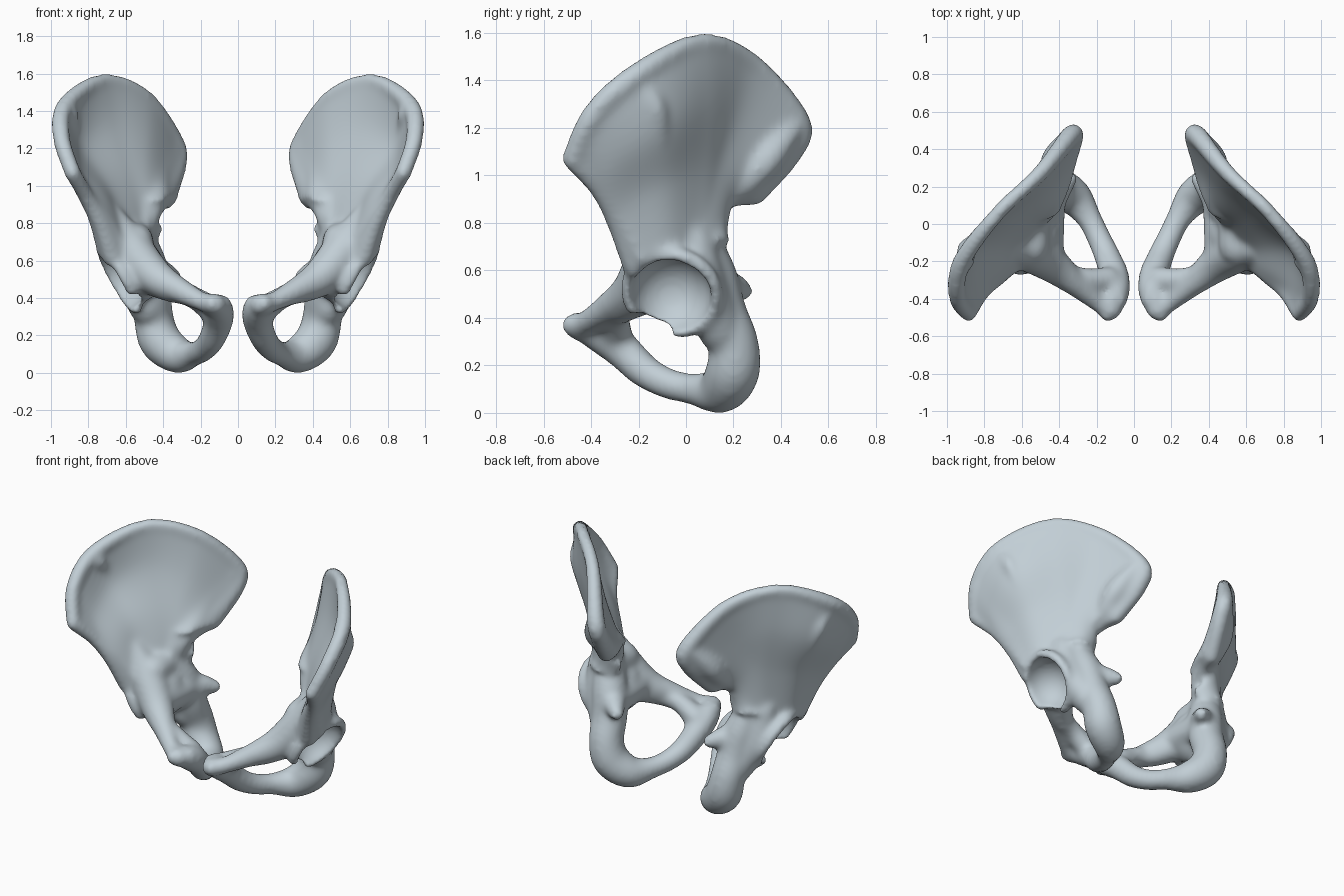
import bpy, bmesh, math
from mathutils import Vector, Matrix

cube = bpy.data.objects.get("Cube")
if cube:
    bpy.data.objects.remove(cube, do_unlink=True)

bone = bpy.data.materials.new("pale_blue_grey_bone")
bone.use_nodes = True
colour = (0.54, 0.62, 0.67, 1)
bone.diffuse_color = colour
bone.node_tree.nodes["Principled BSDF"].inputs["Base Color"].default_value = colour

bm = bmesh.new()


def spline(points, t):
    """Smooth curve through equal-length tuples, t from 0 to 1."""
    last = len(points) - 1
    i = min(int(t * last), last - 1)
    f = t * last - i
    a, b, c, d = (points[max(0, min(last, i + k))] for k in (-1, 0, 1, 2))
    return tuple(
        q + 0.5 * f * (r - p + f * (2 * p - 5 * q + 4 * r - s + f * (3 * (q - r) + s - p)))
        for p, q, r, s in zip(a, b, c, d))


def skin(rings, closed):
    """Join rows of vertices with quads."""
    n = len(rings[0])
    for lo, hi in zip(rings, rings[1:]):
        for j in range(n if closed else n - 1):
            k = (j + 1) % n
            bm.faces.new((lo[j], lo[k], hi[k], hi[j]))


def limb(points, steps=36, sides=16):
    """Round limb through (x, y, z, radius) points, with domed ends."""
    path = [spline(points, i / steps) for i in range(steps + 1)]
    rings = []
    for i, p in enumerate(path):
        a, b = path[max(i - 1, 0)], path[min(i + 1, steps)]
        turn = (Vector(b[:3]) - Vector(a[:3])).to_track_quat('Z', 'Y')
        domes = [0.0]
        if i == 0:
            domes = [-80, -55, -30, 0]
        elif i == steps:
            domes = [0, 30, 55, 80]
        for d in domes:
            d = math.radians(d)
            ring = []
            for j in range(sides):
                w = math.tau * j / sides
                off = Vector((math.cos(w) * math.cos(d), math.sin(w) * math.cos(d), math.sin(d)))
                ring.append(bm.verts.new(Vector(p[:3]) + turn @ off * p[3]))
            rings.append(ring)
    skin(rings, True)
    bm.faces.new(rings[0])
    bm.faces.new(rings[-1])


# Iliac wing: ribs fan out from the socket roof to the crest, front to back
ribs = [
    [(.67, -.21, .62), (.735, -.285, .80), (.81, -.365, .94), (.885, -.48, 1.07)],
    [(.66, -.17, .66), (.75, -.23, .90), (.87, -.32, 1.07), (.945, -.39, 1.26)],
    [(.64, -.10, .68), (.73, -.10, .97), (.865, -.12, 1.21), (.92, -.20, 1.43)],
    [(.59, -.02, .70), (.62, .03, 1.0), (.69, .065, 1.30), (.725, .06, 1.56)],
    [(.57, .02, .70), (.55, .09, 1.0), (.52, .19, 1.24), (.50, .275, 1.475)],
    [(.55, .04, .70), (.49, .13, .95), (.42, .30, 1.11), (.34, .47, 1.23)],
    [(.54, .06, .70), (.46, .12, .90), (.41, .28, 1.01), (.33, .44, 1.10)],
    [(.53, .07, .70), (.47, .07, .84), (.42, .18, .91), (.39, .29, .92)],
]
NU, NV = 48, 28
grid = []
for i in range(NU + 1):
    controls = [spline([rib[k] for rib in ribs], i / NU) for k in range(4)]
    grid.append([Vector(spline(controls, j / NV)) for j in range(NV + 1)])
inner, outer = [], []
for i in range(NU + 1):
    rows = ([], [])
    for j in range(NV + 1):
        du = grid[min(i + 1, NU)][j] - grid[max(i - 1, 0)][j]
        dv = grid[i][min(j + 1, NV)] - grid[i][max(j - 1, 0)]
        normal = du.cross(dv).normalized()
        v, u = j / NV, i / NU
        half = 0.034 + 0.06 * (1 - v) ** 2 + 0.08 * max(0, u - 0.55)
        for row, side in zip(rows, (1, -1)):
            row.append(bm.verts.new(grid[i][j] + normal * half * side))
    inner.append(rows[0])
    outer.append(rows[1])
skin(inner, False)
skin(outer, False)
border = ([(i, 0) for i in range(NU)] + [(NU, j) for j in range(NV)]
          + [(i, NV) for i in range(NU, 0, -1)] + [(0, j) for j in range(NV, 0, -1)])
for (a, b), (c, d) in zip(border, border[1:] + border[:1]):
    bm.faces.new((inner[a][b], inner[c][d], outer[c][d], outer[a][b]))

# Thick rounded lips round the wing
crest_radii = [.045, .048, .05, .04, .044, .055, .055, .05]
limb([rib[3] + (r,) for rib, r in zip(ribs, crest_radii)], steps=80)
limb([p + (r,) for p, r in zip(ribs[0], (.06, .05, .042, .045))])
limb([p + (r,) for p, r in zip(ribs[-1], (.07, .055, .05, .05))])

# Swelling on the outer side of the crest, and the heavy rear corner
limb([(.90, -.20, 1.38, .05), (.895, -.13, 1.28, .05), (.84, -.11, 1.14, .04)])
limb([(.36, .44, 1.20, .06), (.425, .34, 1.07, .075), (.43, .24, .97, .07)])

# Upper branch to the pubic joint: broad root, front edge and back edge
limb([(.67, -.14, .84, .06), (.575, -.14, .67, .11), (.45, -.21, .52, .10),
      (.32, -.315, .445, .07), (.19, -.42, .38, .052), (.125, -.455, .365, .062)])
limb([(.46, -.18, .50, .09), (.36, -.27, .445, .07), (.25, -.295, .41, .06),
      (.14, -.30, .34, .075)])

# Inner wall of the socket
limb([(.48, -.16, .54, .105), (.47, .0, .53, .10), (.465, .12, .53, .10)])
limb([(.55, -.12, .70, .10), (.55, .05, .72, .095)])

# Pubic body, lower branch, sitting bone and the column behind the socket
limb([(.14, -.475, .37, .05), (.105, -.375, .34, .08), (.105, -.28, .275, .08),
      (.14, -.18, .18, .072), (.185, -.08, .125, .066), (.24, .03, .10, .068),
      (.32, .14, .095, .10), (.415, .195, .17, .115), (.45, .20, .29, .107),
      (.465, .145, .43, .11), (.49, .105, .58, .11), (.54, .05, .72, .095)], steps=80)
limb([(.08, -.30, .30, .055), (.09, -.40, .36, .06)])
limb([(.60, .03, .72, .085), (.58, .08, .54, .09), (.49, .14, .35, .095)])

# Spine of the sitting bone
limb([(.45, .13, .54, .09), (.39, .195, .53, .065), (.345, .24, .515, .045)])

# Socket body and its open rim
bmesh.ops.create_icosphere(bm, subdivisions=4, radius=.182,
                           matrix=Matrix.Translation((.57, -.05, .545)))
face = Vector((.86, -.14, -.49)).normalized()
up = (Vector((0, 0, 1)) - face * face.z).normalized()
front = face.cross(up)
rim_centre = Vector((.63, -.06, .505))
rim = []
for k in range(13):
    a = math.radians(-175 + k * 24)
    p = rim_centre + (up * math.cos(a) + front * math.sin(a)) * .185
    rim.append((*p, .036))
limb(rim, steps=60)

bmesh.ops.recalc_face_normals(bm, faces=bm.faces)
mesh = bpy.data.meshes.new("left_hip_bone")
bm.to_mesh(mesh)
bm.free()
left = bpy.data.objects.new("left_hip_bone", mesh)
bpy.context.collection.objects.link(left)

# Hollow of the socket
bpy.ops.mesh.primitive_ico_sphere_add(subdivisions=5, radius=.17,
                                      location=rim_centre + face * .025)
cutter = bpy.context.object
cutter.name = "socket_cutter"
cutter.hide_render = True


# Fuse the parts, cut the socket, soften the joins
def fuse(name):
    mod = left.modifiers.new(name, 'REMESH')
    mod.mode = 'VOXEL'
    mod.voxel_size = .014


fuse("fuse_parts")
cut = left.modifiers.new("socket", 'BOOLEAN')
cut.operation = 'DIFFERENCE'
cut.object = cutter
fuse("fuse_again")
soft = left.modifiers.new("soften", 'SMOOTH')
soft.factor = .5
soft.iterations = 18

bpy.context.view_layer.update()
final = bpy.data.meshes.new_from_object(left.evaluated_get(bpy.context.evaluated_depsgraph_get()))
left.modifiers.clear()
left.data = final
bpy.data.objects.remove(cutter, do_unlink=True)
final.materials.clear()
final.materials.append(bone)
final.shade_smooth()

# Mirrored bone
other = final.copy()
other.transform(Matrix.Scale(-1, 4, (1, 0, 0)))
other.flip_normals()
right = bpy.data.objects.new("right_hip_bone", other)
bpy.context.collection.objects.link(right)
